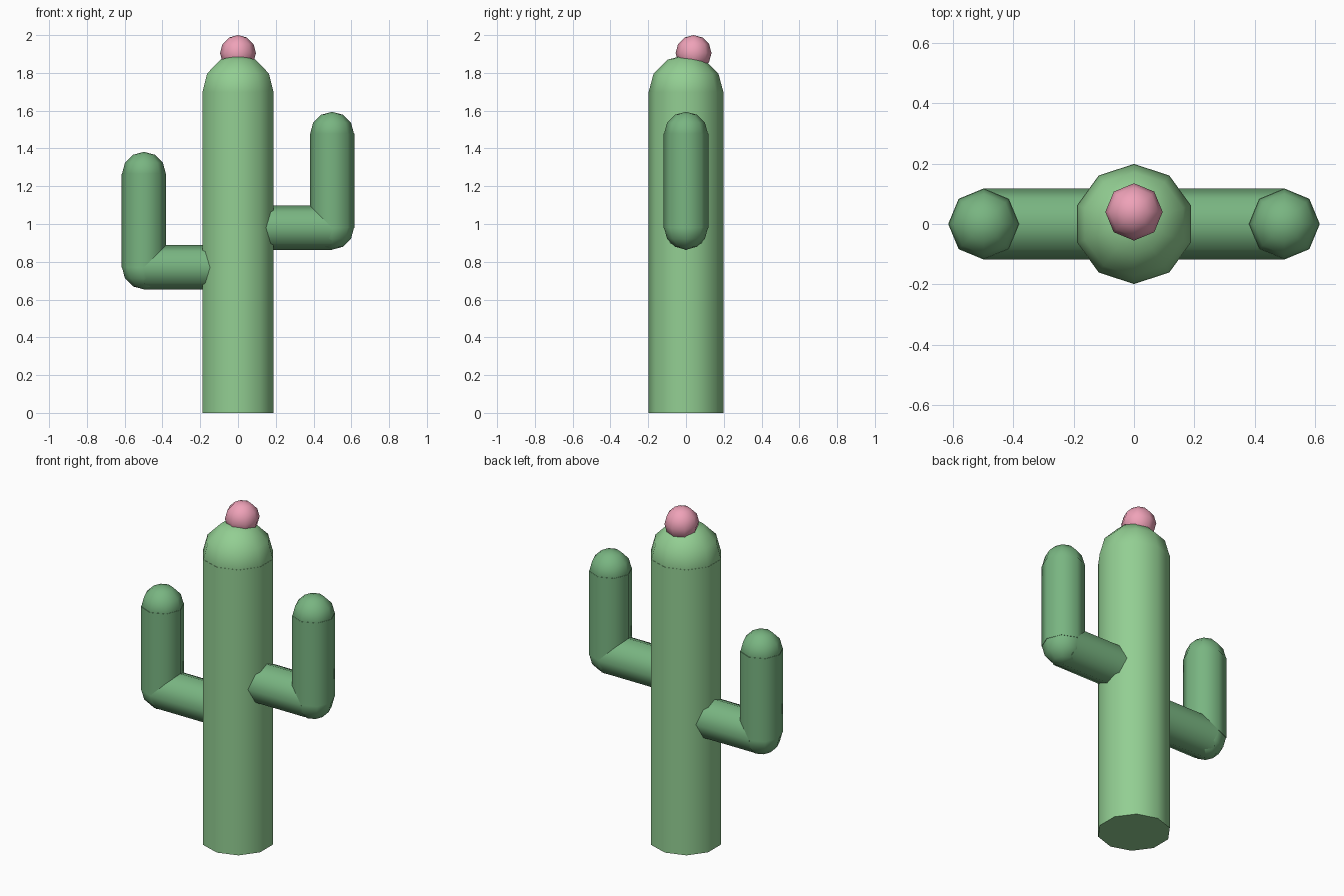
import bpy
import math

if "Cube" in bpy.data.objects:
    bpy.data.objects.remove(bpy.data.objects["Cube"])


def material(name, rgb):
    mat = bpy.data.materials.new(name)
    mat.diffuse_color = (*rgb, 1)
    mat.use_nodes = True
    mat.node_tree.nodes["Principled BSDF"].inputs["Base Color"].default_value = mat.diffuse_color
    return mat


TRUNK = material("light_green", (0.29, 0.62, 0.29))
ARM = material("dark_green", (0.19, 0.46, 0.22))
PINK = material("pink", (0.86, 0.36, 0.48))


def finish(name, mat):
    obj = bpy.context.object
    obj.name = name
    obj.data.materials.append(mat)
    bpy.ops.object.shade_smooth_by_angle(angle=math.radians(50))


def tube(name, sides, radius, length, centre, mat, tilt=0):
    bpy.ops.mesh.primitive_cylinder_add(vertices=sides, radius=radius, depth=length,
                                        location=centre, rotation=(0, tilt, 0))
    finish(name, mat)


def ball(name, sides, radius, centre, mat):
    bpy.ops.mesh.primitive_uv_sphere_add(segments=sides, ring_count=6,
                                         radius=radius, location=centre)
    finish(name, mat)


# Trunk with rounded top
tube("trunk", 10, 0.199, 1.7, (0, 0, 0.85), TRUNK)
ball("trunk_top", 10, 0.198, (0, 0, 1.698), TRUNK)

# Arms: horizontal branch, elbow, upright and rounded tip
R, REACH = 0.118, 0.498
for side, sign, low, high in (("right", 1, 0.98, 1.478), ("left", -1, 0.77, 1.266)):
    x = sign * REACH
    start = sign * 0.08
    tube(side + "_branch", 8, R, REACH - 0.08, ((x + start) / 2, 0, low), ARM, math.pi / 2)
    ball(side + "_elbow", 8, 0.116, (x, 0, low), ARM)
    tube(side + "_upright", 8, R, high - low, (x, 0, (low + high) / 2), ARM)
    ball(side + "_tip", 8, 0.116, (x, 0, high), ARM)

# Flower bud
ball("flower", 8, 0.095, (0, 0.04, 1.905), PINK)
